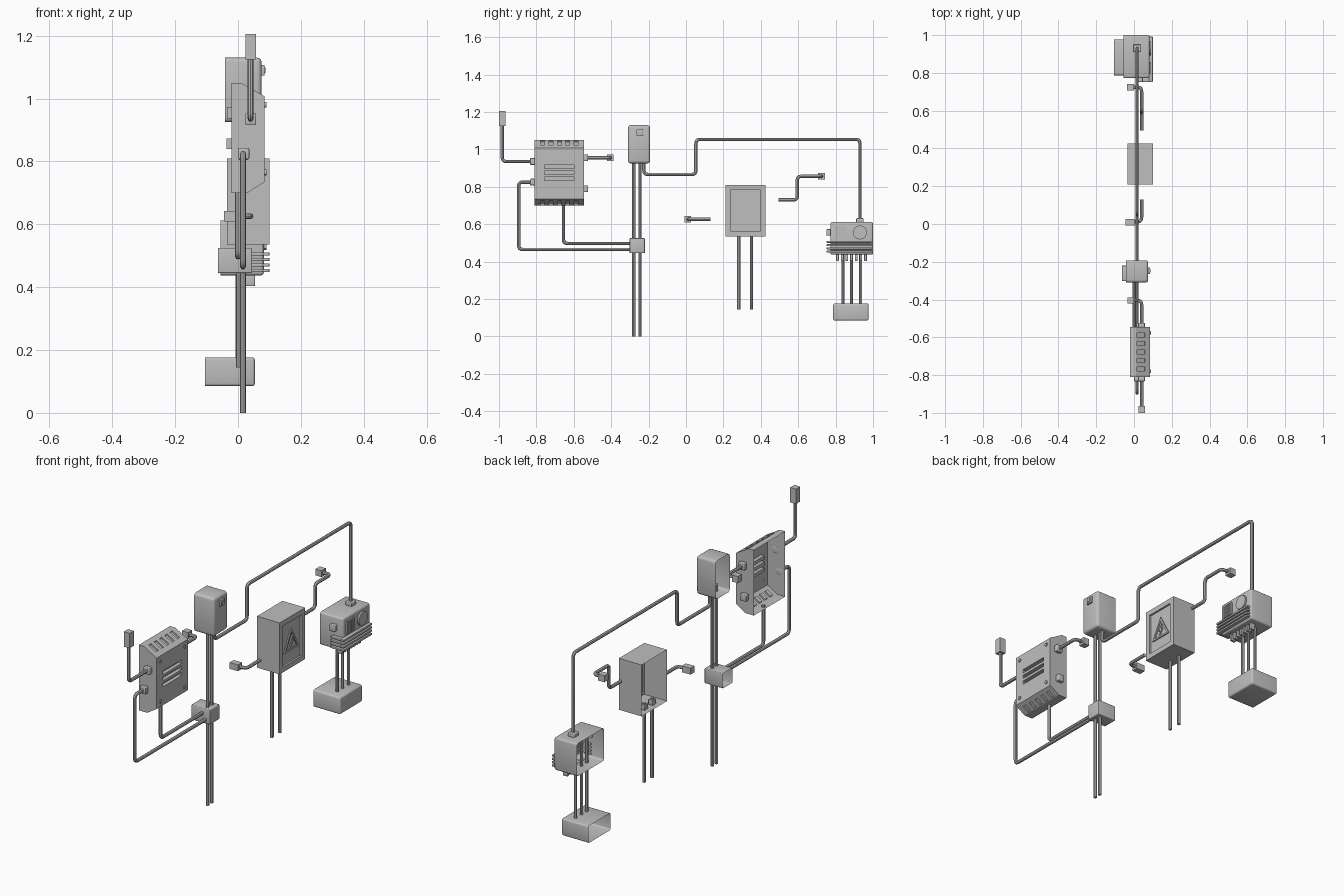
import bpy, bmesh, math
from mathutils import Vector as V

old = bpy.data.objects.get("Cube")
if old:
    bpy.data.objects.remove(old, do_unlink=True)

grey = bpy.data.materials.new("painted_grey")
grey.use_nodes = True
colour = (0.52, 0.52, 0.52, 1)
grey.diffuse_color = colour
grey.node_tree.nodes["Principled BSDF"].inputs["Base Color"].default_value = colour
parts = []


def finish(name, bm):
    mesh = bpy.data.meshes.new(name)
    bm.to_mesh(mesh)
    bm.free()
    ob = bpy.data.objects.new(name, mesh)
    bpy.context.collection.objects.link(ob)
    mesh.materials.append(grey)
    parts.append(ob)
    return ob


def box(name, lo, hi, bevel=0.0, open_sides=()):
    """Box between two corners; open_sides lists x signs to leave open."""
    lo, hi = V(lo), V(hi)
    bm = bmesh.new()
    bmesh.ops.create_cube(bm, size=1)
    for v in bm.verts:
        v.co = [lo[i] if v.co[i] < 0 else hi[i] for i in range(3)]
    bm.normal_update()
    gone = [f for f in bm.faces if any(f.normal.x * s > 0.9 for s in open_sides)]
    bmesh.ops.delete(bm, geom=gone, context='FACES')
    if bevel:
        edges = [e for e in bm.edges if len(e.link_faces) == 2]
        bmesh.ops.bevel(bm, geom=edges, offset=bevel, segments=3, profile=0.5, affect='EDGES')
    return finish(name, bm)


def block(name, centre, size, bevel=0.0):
    c, h = V(centre), V(size) / 2
    return box(name, c - h, c + h, bevel)


def panel(bm, origin, u, v, us=(), vs=(), depth=0.01):
    """Flat panel whose odd grid cells are sunk as pockets."""
    origin, u, v = V(origin), V(u), V(v)
    sink = u.cross(v).normalized() * -depth
    us, vs = [0, *us, 1], [0, *vs, 1]
    for i in range(len(us) - 1):
        for j in range(len(vs) - 1):
            p = [origin + u * a + v * b for a, b in
                 ((us[i], vs[j]), (us[i + 1], vs[j]), (us[i + 1], vs[j + 1]), (us[i], vs[j + 1]))]
            if i % 2 and j % 2:
                q = [c + sink for c in p]
                for k in range(4):
                    m = (k + 1) % 4
                    bm.faces.new([bm.verts.new(c) for c in (p[k], p[m], q[m], q[k])])
                p = q
            bm.faces.new([bm.verts.new(c) for c in p])


def weld(bm):
    bmesh.ops.remove_doubles(bm, verts=bm.verts, dist=0.0002)


def plate(name, outline, x, thick, hole=None):
    """Thin plate facing +x from a (y, z) outline, optionally a ring."""
    bm = bmesh.new()
    top = [bm.verts.new((x, y, z)) for y, z in outline]
    if hole:
        inner = [bm.verts.new((x, y, z)) for y, z in hole]
        n = len(top)
        faces = [bm.faces.new((top[i], top[(i + 1) % n], inner[(i + 1) % n], inner[i]))
                 for i in range(n)]
    else:
        faces = [bm.faces.new(top)]
    ext = bmesh.ops.extrude_face_region(bm, geom=faces)["geom"]
    bmesh.ops.translate(bm, vec=(thick, 0, 0),
                        verts=[g for g in ext if isinstance(g, bmesh.types.BMVert)])
    bmesh.ops.recalc_face_normals(bm, faces=bm.faces)
    return finish(name, bm)


def disc(name, centre, radius, depth, sides=24):
    bm = bmesh.new()
    bmesh.ops.create_cone(bm, cap_ends=True, segments=sides, radius1=radius,
                          radius2=radius, depth=depth)
    ob = finish(name, bm)
    ob.rotation_euler.y = math.pi / 2
    ob.location = centre


def pipe(name, points, radius=0.009, fillet=0.022):
    """Round pipe along a path with filleted corners."""
    pts = [V(p) for p in points]
    path = [pts[0]]
    for a, b, c in zip(pts, pts[1:], pts[2:]):
        s, e = b + (a - b).normalized() * fillet, b + (c - b).normalized() * fillet
        for k in range(6):
            t = k / 5
            path.append(s * (1 - t) ** 2 + b * (2 * t * (1 - t)) + e * t * t)
    path.append(pts[-1])
    cu = bpy.data.curves.new(name, 'CURVE')
    cu.dimensions = '3D'
    cu.bevel_depth, cu.bevel_resolution, cu.use_fill_caps = radius, 2, True
    sp = cu.splines.new('POLY')
    sp.points.add(len(path) - 1)
    for p, co in zip(sp.points, path):
        p.co = (*co, 1)
    ob = bpy.data.objects.new(name, cu)
    bpy.context.collection.objects.link(ob)
    cu.materials.append(grey)
    bpy.context.view_layer.update()
    mesh = bpy.data.meshes.new_from_object(ob.evaluated_get(bpy.context.evaluated_depsgraph_get()))
    bpy.data.objects.remove(ob)
    ob = bpy.data.objects.new(name, mesh)
    bpy.context.collection.objects.link(ob)
    parts.append(ob)


# Vented control box: extruded profile, open at the back
y0, y1 = -0.81, -0.545
profile = [(-0.02, 0.70), (0.03, 0.70), (0.085, 0.735), (0.085, 1.007), (0.01, 1.05), (-0.02, 1.05)]
slots = [f for i in range(5) for f in (0.12 + i * 0.17, 0.20 + i * 0.17)]
cuts = {1: (slots, (0.08, 0.65), 0.008), 3: (slots, (0.35, 0.92), 0.008),
        2: ((0.2, 0.8), (0.36, 0.43, 0.48, 0.55, 0.60, 0.67), 0.02)}
bm = bmesh.new()
for i, (a, b) in enumerate(zip(profile, profile[1:])):
    panel(bm, (a[0], y0, a[1]), (0, y1 - y0, 0), (b[0] - a[0], 0, b[1] - a[1]), *cuts.get(i, ()))
bm.faces.new([bm.verts.new((x, y0, z)) for x, z in profile])
bm.faces.new([bm.verts.new((x, y1, z)) for x, z in reversed(profile)])
weld(bm)
finish("vented_box", bm)
for y in (y0 + 0.03, y1 - 0.03):
    for z in (0.765, 0.98):
        disc("vented_box_screw", (0.087, y, z), 0.009, 0.006, 12)
for y, x, z in ((-0.821, 0.04, 0.935), (-0.821, 0.018, 0.825), (-0.535, 0.04, 0.955), (-0.535, 0.03, 0.79)):
    block("vented_box_collar", (x, y, z), (0.036, 0.024, 0.036), 0.004)

# Pipes and plugs of the vented box
pipe("upper_pipe", [(0.04, -0.82, 0.935), (0.04, -0.982, 0.935), (0.04, -0.982, 1.13)])
box("upper_plug", (0.024, -1.0, 1.125), (0.058, -0.964, 1.205))
pipe("lower_pipe", [(0.016, -0.82, 0.825), (0.016, -0.895, 0.825), (0.016, -0.895, 0.465), (0.016, -0.29, 0.465)])
pipe("bottom_pipe", [(0, -0.655, 0.71), (0, -0.655, 0.497), (0, -0.29, 0.497)])
pipe("side_pipe", [(0.04, -0.53, 0.955), (0.04, -0.405, 0.955), (-0.01, -0.405, 0.955)])
block("side_plug", (-0.018, -0.405, 0.955), (0.035, 0.034, 0.036))

# Small meter box with its two standpipes and junction box
box("meter_box", (-0.042, -0.31, 0.925), (0.075, -0.192, 1.13), 0.014, (-1,))
box("meter_button", (0.07, -0.265, 1.073), (0.085, -0.23, 1.107), 0.003)
box("meter_button_cap", (0.085, -0.257, 1.081), (0.088, -0.238, 1.099))
for y in (-0.28, -0.246):
    pipe("standpipe", [(0.016, y, 0), (0.016, y, 0.96)])
box("junction_box", (-0.063, -0.302, 0.445), (0.045, -0.22, 0.525), 0.004, (-1,))

# Long overhead pipe from the meter box to the transformer
pipe("overhead_pipe", [(0.016, -0.225, 0.95), (0.016, -0.225, 0.866), (0.016, 0.053, 0.866),
                       (0.016, 0.053, 1.053), (0.016, 0.93, 1.053), (0.016, 0.93, 0.60)])

# Electrical cabinet with a sunken door and warning sign
cy0, cy1, cz0, cz1 = 0.21, 0.425, 0.535, 0.81
box("cabinet", (-0.035, cy0, cz0), (0.1, cy1, cz1), 0, (-1, 1))
bm = bmesh.new()
panel(bm, (0.1, cy0, cz0), (0, cy1 - cy0, 0), (0, 0, cz1 - cz0), (0.13, 0.87), (0.1, 0.9), 0.01)
weld(bm)
finish("cabinet_door", bm)
mid = 0.3175
plate("warning_triangle", [(mid - 0.062, 0.625), (mid + 0.062, 0.625), (mid, 0.74)], 0.09, 0.006,
      [(mid - 0.046, 0.634), (mid + 0.046, 0.634), (mid, 0.72)])
plate("warning_bolt", [(mid - 0.008, 0.64), (mid + 0.016, 0.672), (mid + 0.003, 0.672), (mid + 0.01, 0.7),
                       (mid - 0.014, 0.664), (mid - 0.001, 0.664)], 0.09, 0.006)
for y in (0.283, 0.35):
    pipe("cabinet_leg_pipe", [(0.003, y, 0.145), (0.003, y, 0.57)])
    block("cabinet_collar", (0.003, y, 0.55), (0.028, 0.028, 0.028), 0.003)

# Short cables beside the cabinet
pipe("left_cable", [(-0.01, 0.012, 0.626), (0.04, 0.012, 0.626), (0.04, 0.13, 0.626)])
block("left_plug", (-0.02, 0.01, 0.626), (0.05, 0.034, 0.034))
pipe("right_cable", [(0.04, 0.495, 0.73), (0.04, 0.595, 0.73), (0.04, 0.595, 0.856),
                     (0.04, 0.724, 0.856), (-0.01, 0.724, 0.856)])
block("right_plug", (-0.018, 0.724, 0.856), (0.036, 0.036, 0.034))

# Transformer with grille, dial, cooling fins and bottom teeth
box("transformer", (-0.055, 0.772, 0.437), (0.082, 1.0, 0.612), 0.01, (-1,))
block("transformer_top_collar", (0.016, 0.93, 0.62), (0.038, 0.04, 0.024), 0.004)
block("transformer_side_collar", (0.03, 0.763, 0.556), (0.034, 0.024, 0.034), 0.004)
disc("transformer_dial", (0.085, 0.93, 0.556), 0.037, 0.012, 32)
bm = bmesh.new()
bars = [f for i in range(5) for f in (0.07 + i * 0.18, 0.16 + i * 0.18)]
panel(bm, (0.09, 0.797, 0.523), (0, 0.06, 0), (0, 0, 0.067), bars, (0.08, 0.92), 0.006)
weld(bm)
finish("transformer_grille", bm)
box("grille_base", (0.08, 0.797, 0.523), (0.09, 0.857, 0.59), 0, (-1, 1))
for i in range(4):
    z = 0.453 + i * 0.0175
    box("front_fin", (0.078, 0.752, z - 0.0055), (0.1, 0.992, z + 0.0055), 0.003)
    box("side_fin", (0.02, 0.752, z - 0.0055), (0.08, 0.775, z + 0.0055), 0.003)
for i in range(7):
    y = 0.81 + i * 0.025
    box("bottom_tooth", (0.025, y - 0.007, 0.403), (0.054, y + 0.007, 0.44), 0.003)

# Base box joined by three rods
for y in (0.84, 0.884, 0.934):
    pipe("base_rod", [(0.0, y, 0.165), (0.0, y, 0.57)], 0.008)
box("base_box", (-0.105, 0.787, 0.085), (0.054, 0.976, 0.177), 0.009, (-1,))

# Smooth shading with sharp edges kept
bpy.ops.object.select_all(action='DESELECT')
for ob in parts:
    ob.select_set(True)
bpy.context.view_layer.objects.active = parts[0]
bpy.ops.object.shade_smooth_by_angle(angle=math.radians(32))
